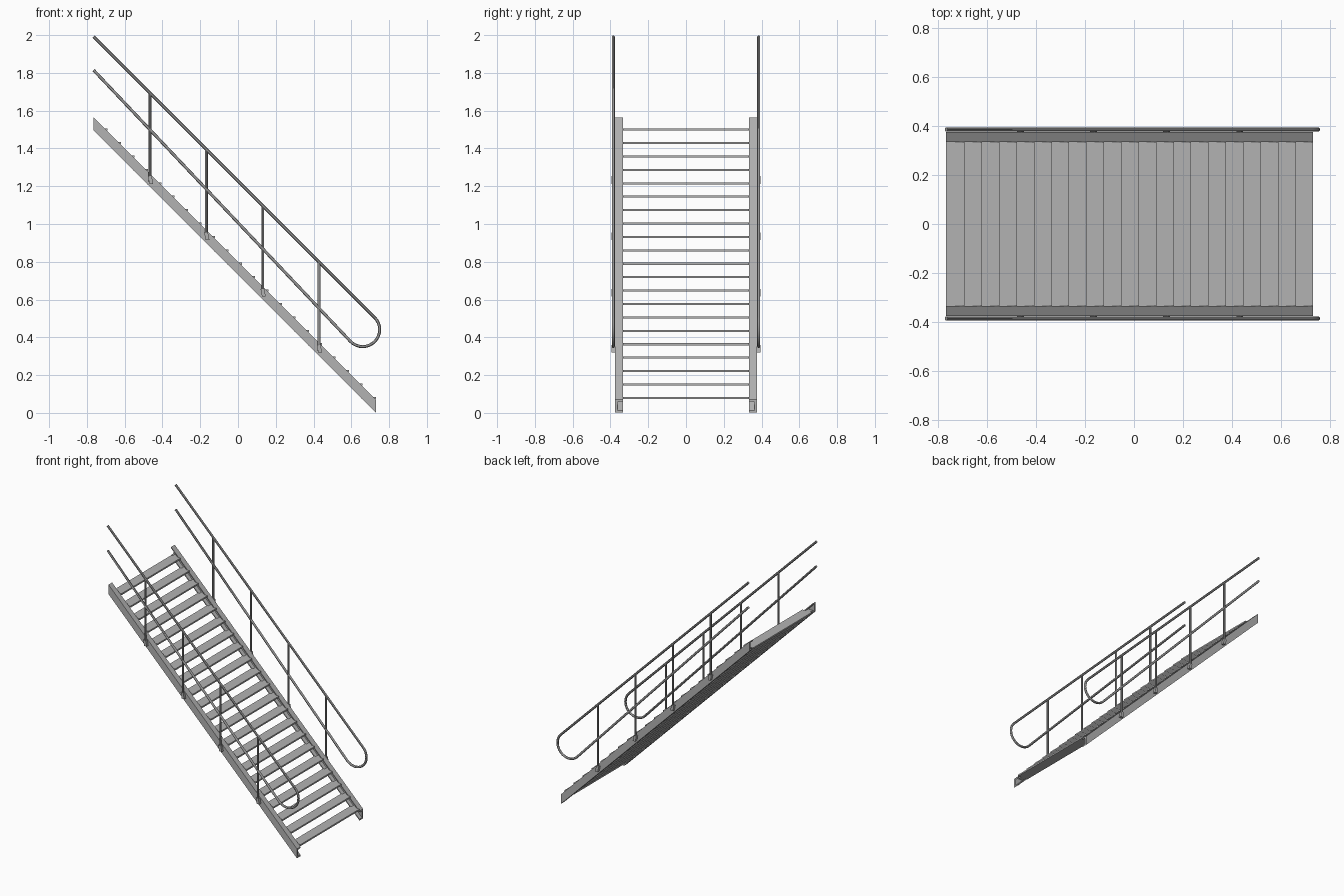
import bpy, bmesh, math
from mathutils import Vector

cube = bpy.data.objects.get("Cube")
if cube:
    bpy.data.objects.remove(cube)


def material(name, grey):
    m = bpy.data.materials.new(name)
    m.use_nodes = True
    colour = (grey, grey, grey, 1)
    m.diffuse_color = colour
    m.node_tree.nodes["Principled BSDF"].inputs["Base Color"].default_value = colour
    return m


STEEL = material("light steel", 0.45)
RAIL = material("rail steel", 0.3)


def finish(name, bm, mat):
    bmesh.ops.recalc_face_normals(bm, faces=bm.faces)
    me = bpy.data.meshes.new(name)
    bm.to_mesh(me)
    bm.free()
    me.materials.append(mat)
    ob = bpy.data.objects.new(name, me)
    bpy.context.collection.objects.link(ob)
    return ob


def prism(bm, points, offset):
    """Extrude a closed polygon along an offset."""
    face = bm.faces.new([bm.verts.new(p) for p in points])
    ext = bmesh.ops.extrude_face_region(bm, geom=[face])
    verts = [v for v in ext["geom"] if isinstance(v, bmesh.types.BMVert)]
    bmesh.ops.translate(bm, verts=verts, vec=offset)


def box(bm, x0, x1, y0, y1, z0, z1):
    prism(bm, [(x0, y0, z0), (x1, y0, z0), (x1, y1, z0), (x0, y1, z0)], (0, 0, z1 - z0))


def tube(bm, path, radius, sides=12):
    """Sweep a circle along a path lying in a plane of constant y."""
    path = [Vector(p) for p in path]
    rings = []
    for i, p in enumerate(path):
        t = (path[min(i + 1, len(path) - 1)] - path[max(i - 1, 0)]).normalized()
        side = Vector((0, 1, 0))
        up = t.cross(side)
        rings.append([bm.verts.new(p + radius * (math.cos(a) * side + math.sin(a) * up))
                      for a in (2 * math.pi * k / sides for k in range(sides))])
    for a, b in zip(rings, rings[1:]):
        for k in range(sides):
            n = (k + 1) % sides
            bm.faces.new((a[k], a[n], b[n], b[k]))
    bm.faces.new(rings[0])
    bm.faces.new(rings[-1])


def smooth(ob):
    bpy.ops.object.select_all(action='DESELECT')
    ob.select_set(True)
    bpy.context.view_layer.objects.active = ob
    bpy.ops.object.shade_smooth_by_angle()


X0, X1 = -0.765, 0.73          # ends of the flight
TOP, DEEP = 0.80, 0.068        # stringer top at x = 0, vertical depth
WEB, FLANGE = 0.362, 0.334     # inner face of web, tip of flange
OUT, RAIL_Y = 0.375, 0.385
POSTS = [-0.465 + 0.298 * i for i in range(4)]

# Treads: nose plates with ends tucked under the stringer flanges
STEP, DEPTH, THICK = 0.071, 0.075, 0.011
bm = bmesh.new()
for i in range(21):
    nose, z = -0.69 + STEP * i, 1.505 - STEP * i
    box(bm, nose - DEPTH, nose, -FLANGE, FLANGE, z - THICK, z)
    for s in (-1, 1):
        box(bm, nose - DEPTH + 0.012, nose - 0.024, s * FLANGE, s * WEB, z - THICK, z)
finish("treads", bm, STEEL)

for s, side in ((1, "back"), (-1, "front")):
    # Channel stringer with vertical cut ends
    lip = 0.009
    section = [(OUT, 0), (FLANGE, 0), (FLANGE, -lip), (WEB, -lip - 0.003),
               (WEB, lip + 0.003 - DEEP), (FLANGE, lip - DEEP), (FLANGE, -DEEP), (OUT, -DEEP)]
    bm = bmesh.new()
    prism(bm, [(X0, s * y, TOP - X0 + z) for y, z in section], (X1 - X0, 0, X0 - X1))
    finish(side + "_stringer", bm, STEEL)

    # Handrail and middle rail joined by a rounded loop
    cx, cz, r = 0.66, 0.441, 0.09
    y = s * RAIL_Y
    path = [(X0, y, 1.992)]
    for k in range(17):
        a = math.radians(45 - 180 * k / 16)
        path.append((cx + r * math.cos(a), y, cz + r * math.sin(a)))
    path.append((X0, y, 1.815))
    bm = bmesh.new()
    tube(bm, path, 0.008)
    smooth(finish(side + "_handrail", bm, RAIL))

    # Posts
    bm = bmesh.new()
    for x in POSTS:
        tube(bm, [(x, y, TOP - x - 0.04), (x, y, 1.226 - x)], 0.0075)
    smooth(finish(side + "_posts", bm, RAIL))

    # Post brackets bolted on the web
    bm = bmesh.new()
    for x in POSTS:
        z = TOP - x
        prism(bm, [(x - 0.012, s * OUT, z - 0.012), (x + 0.008, s * OUT, z - 0.012),
                   (x + 0.016, s * OUT, z - 0.052), (x - 0.004, s * OUT, z - 0.052)],
              (0, s * 0.019, 0))
    finish(side + "_post_brackets", bm, STEEL)
